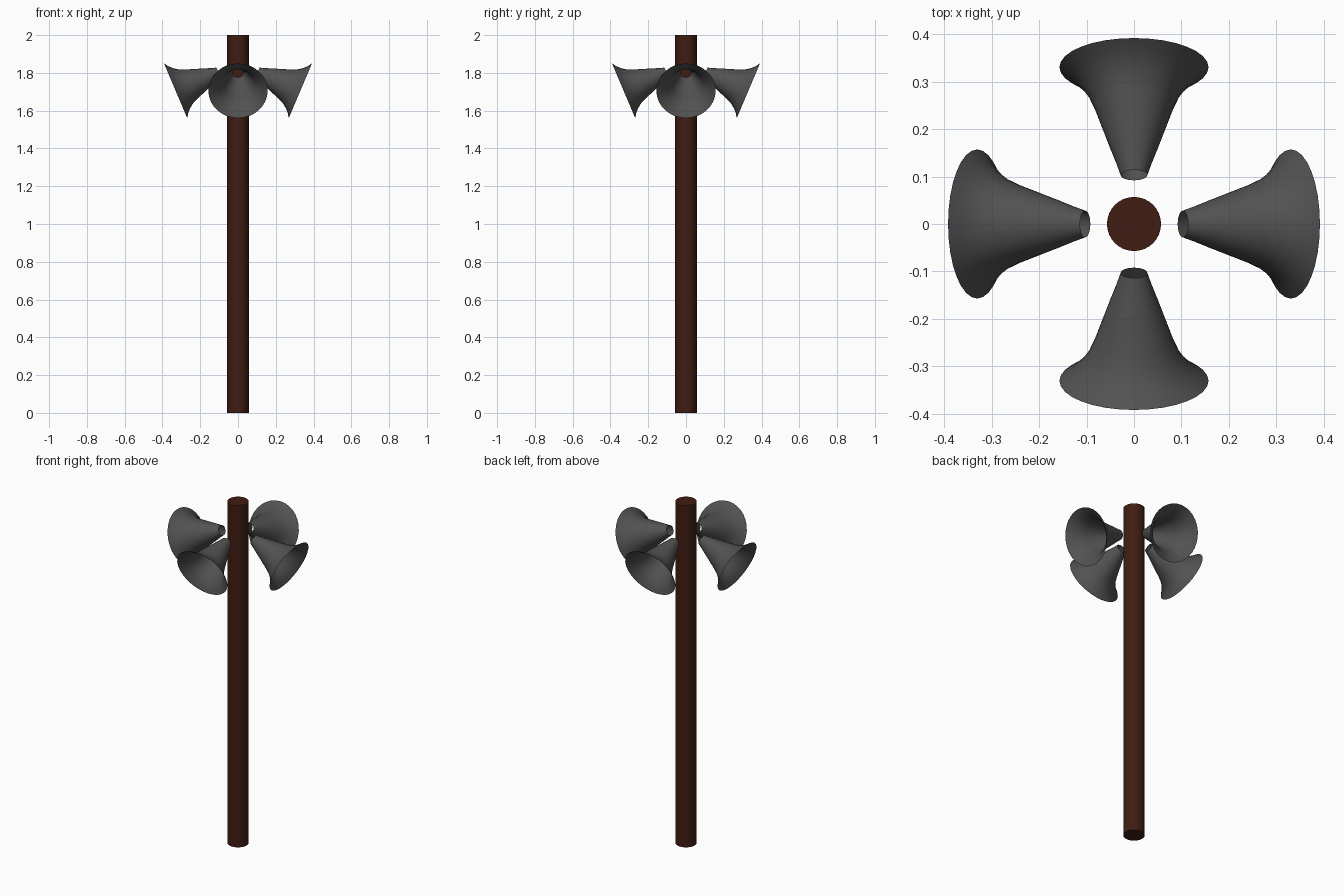
import bpy, bmesh, math
from mathutils import Matrix

if "Cube" in bpy.data.objects:
    bpy.data.objects.remove(bpy.data.objects["Cube"])


def material(name, rgb):
    m = bpy.data.materials.new(name)
    m.diffuse_color = (*rgb, 1)
    m.use_nodes = True
    m.node_tree.nodes["Principled BSDF"].inputs["Base Color"].default_value = m.diffuse_color
    return m


wood = material("dark_wood", (0.05, 0.012, 0.006))
metal = material("dark_metal", (0.085, 0.085, 0.085))

# Pole
bpy.ops.mesh.primitive_cylinder_add(vertices=32, radius=0.057, depth=2, location=(0, 0, 1))
pole = bpy.context.object
pole.name = "pole"
pole.data.materials.append(wood)
bpy.ops.object.shade_smooth_by_angle(angle=math.radians(40))

# Horn profile: (distance along axis, radius), open at both ends
PROFILE = [(0, 0.028), (0.03, 0.038), (0.065, 0.051), (0.11, 0.067), (0.155, 0.083),
           (0.185, 0.096), (0.21, 0.113), (0.23, 0.133), (0.247, 0.157)]
SIDES = 32
TILT = math.radians(23)


def horn_mesh():
    bm = bmesh.new()
    rings = []
    for s, r in PROFILE:
        rings.append([bm.verts.new((s, r * math.cos(a), r * math.sin(a)))
                      for a in (2 * math.pi * i / SIDES for i in range(SIDES))])
    for a, b in zip(rings, rings[1:]):
        for i in range(SIDES):
            j = (i + 1) % SIDES
            bm.faces.new((a[i], a[j], b[j], b[i]))
    bmesh.ops.recalc_face_normals(bm, faces=bm.faces)
    # Tilt the mouth downwards and move out from the pole
    bm.transform(Matrix.Translation((0.103, 0, 1.802)) @ Matrix.Rotation(TILT, 4, 'Y'))
    for f in bm.faces:
        f.smooth = True
    me = bpy.data.meshes.new("horn")
    bm.to_mesh(me)
    bm.free()
    me.materials.append(metal)
    return me


# Four horns around the pole
mesh = horn_mesh()
for i, side in enumerate(("right", "back", "left", "front")):
    horn = bpy.data.objects.new("horn_" + side, mesh)
    horn.rotation_euler.z = i * math.pi / 2
    bpy.context.collection.objects.link(horn)
